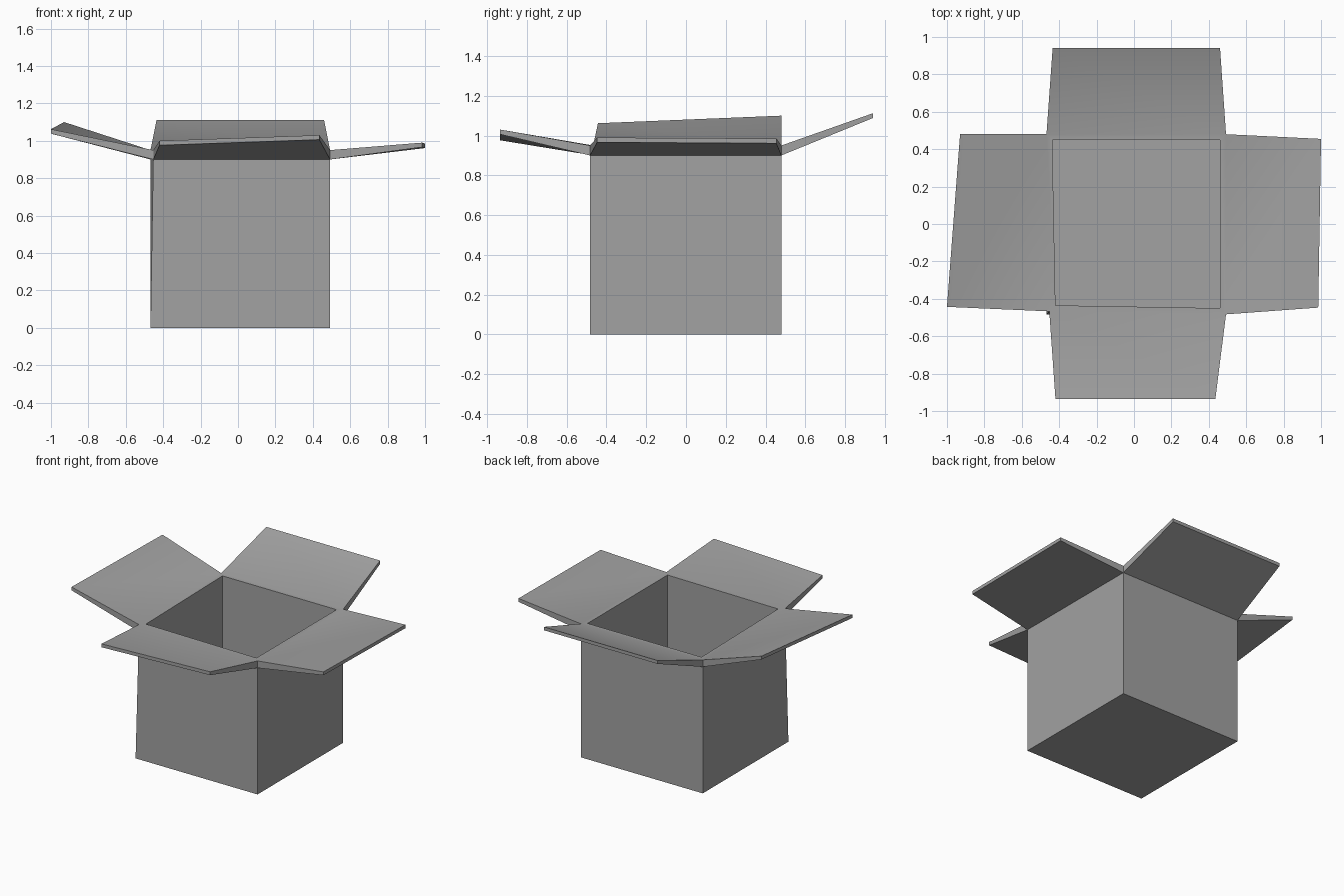
import bpy, bmesh, math

default = bpy.data.objects.get("Cube")
if default:
    bpy.data.objects.remove(default, do_unlink=True)

# Plain grey cardboard
card = bpy.data.materials.new("grey_cardboard")
card.use_nodes = True
colour = (0.36, 0.36, 0.36, 1)
card.diffuse_color = colour
card.node_tree.nodes["Principled BSDF"].inputs["Base Color"].default_value = colour

FOLD, RIM, FLOOR = 0.9, 0.95, 0.03

# Corner order: front left of frame, front right, back right, back left
base = [(-0.468, -0.483), (0.492, -0.483), (0.492, 0.48), (-0.468, 0.48)]
outer = [(-0.453, -0.467), (0.492, -0.483), (0.492, 0.48), (-0.468, 0.48)]
inner = [(-0.42, -0.435), (0.46, -0.45), (0.46, 0.45), (-0.437, 0.45)]

# Tip corners (x, y, top z) of each flap, starting at the front
tips = [
    [(-0.42, -0.935, 1.0), (0.435, -0.935, 1.03)],
    [(0.985, -0.447, 0.99), (1.0, 0.455, 0.985)],
    [(0.46, 0.94, 1.112), (-0.435, 0.94, 1.112)],
    [(-0.93, 0.48, 1.1), (-1.0, -0.443, 1.062)],
]
TIP_THICKNESS = 0.024

bm = bmesh.new()


def ring(points, z):
    return [bm.verts.new((x, y, z)) for x, y in points]


def bridge(lower, upper):
    for i in range(4):
        j = (i + 1) % 4
        bm.faces.new((lower[i], lower[j], upper[j], upper[i]))


# Walls, rim, hollow inside and floor
bottom = ring(base, 0)
fold = ring(outer, FOLD)
rim = ring(outer, RIM)
lip = ring(inner, RIM)
floor = ring(inner, FLOOR)
bridge(bottom, fold)
bridge(rim, lip)
bridge(lip, floor)
bm.faces.new(bottom[::-1])
bm.faces.new(floor)

# Four flaps folded outwards from the rim
for i, (a, b) in enumerate(tips):
    j = (i + 1) % 4
    ta, tb = bm.verts.new(a), bm.verts.new(b)
    la, lb = [bm.verts.new((x, y, z - TIP_THICKNESS)) for x, y, z in (a, b)]
    bm.faces.new((rim[i], ta, tb, rim[j]))
    bm.faces.new((fold[i], fold[j], lb, la))
    bm.faces.new((la, lb, tb, ta))
    bm.faces.new((fold[i], la, ta, rim[i]))
    bm.faces.new((fold[j], rim[j], tb, lb))

bmesh.ops.recalc_face_normals(bm, faces=bm.faces)
mesh = bpy.data.meshes.new("open_box")
bm.to_mesh(mesh)
bm.free()
mesh.materials.append(card)
box = bpy.data.objects.new("open_box", mesh)
bpy.context.collection.objects.link(box)

# Soft crease between rim and flaps, sharp elsewhere
bpy.context.view_layer.objects.active = box
box.select_set(True)
bpy.ops.object.shade_smooth_by_angle(angle=math.radians(30))
